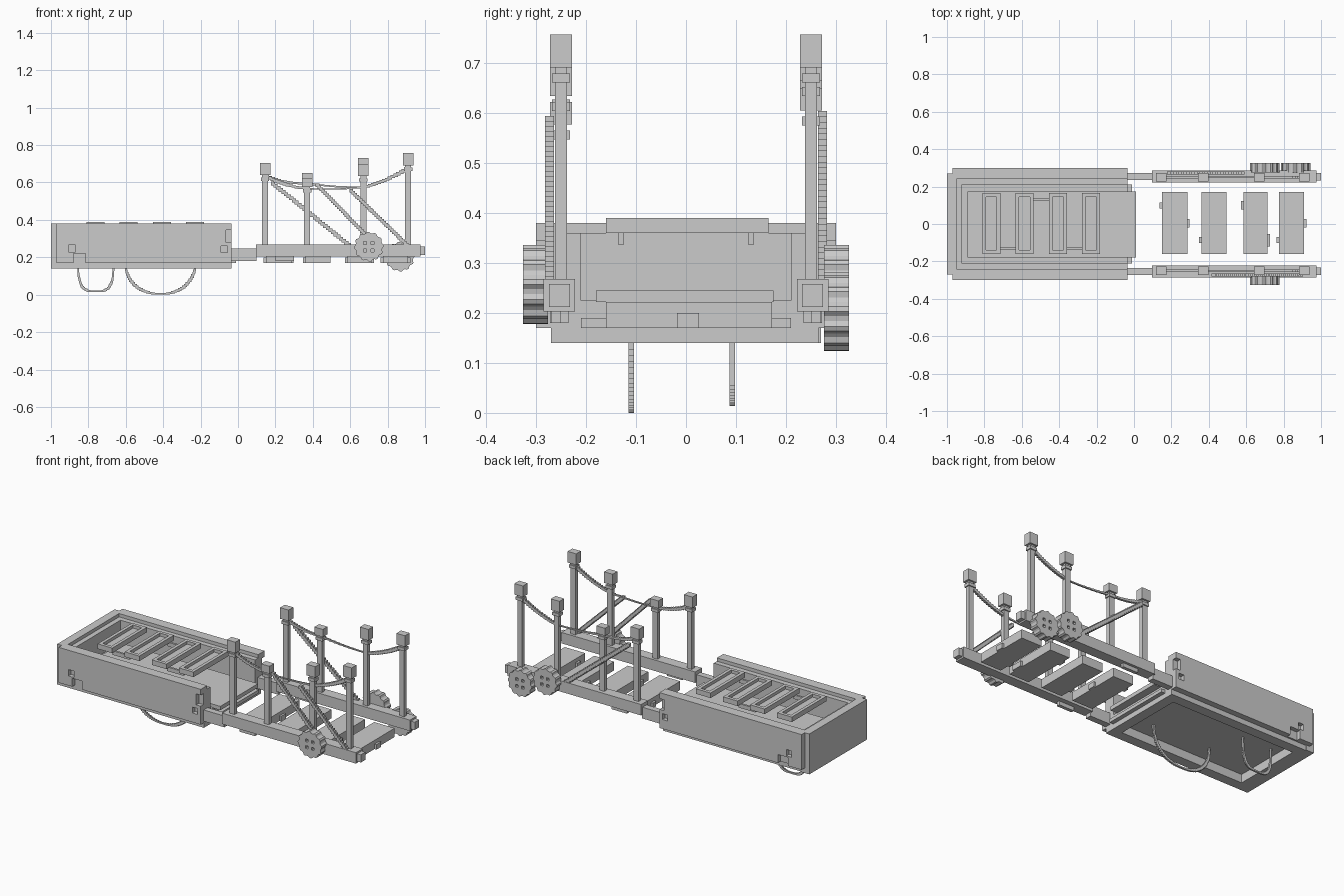
import bpy, bmesh, math
from mathutils import Matrix, Vector

if "Cube" in bpy.data.objects:
    bpy.data.objects.remove(bpy.data.objects["Cube"])


def finish(name, bm):
    me = bpy.data.meshes.new(name)
    bm.to_mesh(me)
    bm.free()
    ob = bpy.data.objects.new(name, me)
    bpy.context.collection.objects.link(ob)
    return ob


def boxes(name, items):
    """One object from (x0, x1, y0, y1, z0, z1) blocks."""
    bm = bmesh.new()
    for x0, x1, y0, y1, z0, z1 in items:
        m = Matrix.Translation(((x0 + x1) / 2, (y0 + y1) / 2, (z0 + z1) / 2))
        m = m @ Matrix.Diagonal((abs(x1 - x0), abs(y1 - y0), abs(z1 - z0), 1))
        bmesh.ops.create_cube(bm, size=1, matrix=m)
    return finish(name, bm)


def frame(x0, x1, y0, y1, z0, z1, tx, ty):
    """Rectangular ring as four bars."""
    return [(x0, x0 + tx, y0, y1, z0, z1), (x1 - tx, x1, y0, y1, z0, z1),
            (x0 + tx, x1 - tx, y0, y0 + ty, z0, z1), (x0 + tx, x1 - tx, y1 - ty, y1, z0, z1)]


def stepped(name, f, n, y, wy, t):
    """Staircase rope: one block per step along f(u) -> (x, z)."""
    items = []
    for i in range(n):
        (xa, za), (xb, zb) = f(i / n), f((i + 1) / n)
        items.append((min(xa, xb) - t / 3, max(xa, xb) + t / 3, y - wy / 2, y + wy / 2,
                      min(za, zb) - t / 3, max(za, zb) + t / 3))
    return boxes(name, items)


def cut(ob, cutter):
    cutter.hide_render = True
    cutter.hide_viewport = True
    cutter.display_type = 'WIRE'
    mod = ob.modifiers.new("cut", 'BOOLEAN')
    mod.object = cutter
    mod.solver = 'EXACT'


# Tray side walls: stepped profile, with shallow square sockets outside
prof = [(0.30, 0.17), (0.30, 0.38), (0.24, 0.38), (0.24, 0.36), (0.21, 0.36), (0.21, 0.17)]
for side, s in (("front", -1), ("back", 1)):
    bm = bmesh.new()
    f = bm.faces.new([bm.verts.new((-0.97, s * y, z)) for y, z in prof])
    ext = bmesh.ops.extrude_face_region(bm, geom=[f])
    bmesh.ops.translate(bm, vec=(0.935, 0, 0),
                        verts=[v for v in ext["geom"] if isinstance(v, bmesh.types.BMVert)])
    bmesh.ops.recalc_face_normals(bm, faces=bm.faces)
    wall = finish("tray_wall_" + side, bm)
    sockets = boxes("socket_cutter_" + side, [
        (a, b, s * 0.275, s * 0.32, c, d) for a, b, c, d in
        ((-0.905, -0.87, 0.227, 0.265), (-0.88, -0.815, 0.16, 0.22),
         (-0.09, -0.055, 0.225, 0.26), (-0.065, -0.02, 0.28, 0.345))])
    cut(wall, sockets)

# Tray end, floor and hollow underside frame
boxes("tray_end", [(-1.0, -0.95, -0.27, 0.27, 0.14, 0.38), (-0.96, -0.92, -0.24, 0.24, 0.17, 0.36)])
boxes("tray_floor", [(-0.96, -0.035, -0.25, 0.25, 0.19, 0.225),
                     (-0.89, 0.01, -0.18, 0.175, 0.222, 0.245)])
boxes("tray_base_frame", frame(-0.97, -0.035, -0.27, 0.265, 0.14, 0.195, 0.06, 0.06)
      + [(-0.04, -0.01, -0.21, 0.21, 0.17, 0.19)])

# Four recessed slats over the tray, with small links between them
for i, x in enumerate((-0.763, -0.585, -0.407, -0.229)):
    boxes(f"tray_slat_{i + 1}", frame(x - 0.048, x + 0.048, -0.16, 0.165, 0.36, 0.39, 0.019, 0.02)
          + [(x - 0.03, x + 0.03, -0.145, 0.15, 0.361, 0.372)])
boxes("slat_links", [(a - 0.055, a + 0.055, y - 0.006, y + 0.006, 0.337, 0.361)
                     for a, y in ((-0.674, -0.13), (-0.496, 0.13), (-0.318, -0.13))])


# Hanging loops below the tray
def loop(x0, x1, depth, p):
    def f(u):
        a = math.pi * u
        c, s = math.cos(a), max(0.0, math.sin(a))
        x = (x0 + x1) / 2 - (x1 - x0) / 2 * math.copysign(abs(c) ** p, c)
        return x, 0.19 - depth * s ** p
    return f


stepped("hanging_loop_wide", loop(-0.605, -0.225, 0.186, 0.9), 44, -0.11, 0.011, 0.012)
stepped("hanging_loop_small", loop(-0.855, -0.665, 0.172, 0.6), 36, 0.093, 0.011, 0.012)

# Bridge planks with peg tabs
for i, (a, b) in enumerate(((0.15, 0.285), (0.36, 0.495), (0.585, 0.715), (0.775, 0.91))):
    boxes(f"bridge_plank_{i + 1}", [(a, b, -0.16, 0.172, 0.17, 0.222)])
tabs = ((0.145, 0.1, 0.016), (0.288, 0.004, 0.022), (0.355, -0.085, 0.016), (0.58, 0.1, 0.022),
        (0.72, -0.087, 0.034), (0.77, -0.085, 0.016), (0.915, 0.004, 0.022))
boxes("plank_tabs", [(x - 0.008, x + 0.008, y - w, y + w, 0.17, 0.2) for x, y, w in tabs])

# Side beams, posts and ropes
post_x = (0.145, 0.37, 0.67, 0.91)
tops = {-1: (0.705, 0.622, 0.70, 0.757), 1: (0.705, 0.65, 0.73, 0.757)}


def sag(x0, z0, x1, z1, d):
    return lambda u: (x0 + (x1 - x0) * u, z0 + (z1 - z0) * u - d * 4 * u * (1 - u))


for side, s in (("front", -1), ("back", 1)):
    boxes("beam_" + side, [
        (0.095, 0.975, s * 0.222, s * 0.285, 0.203, 0.268),
        (-0.035, 0.10, s * 0.235, s * 0.272, 0.18, 0.247),
        (0.97, 1.0, s * 0.232, s * 0.274, 0.212, 0.258),
        (0.20, 0.30, s * 0.25, s * 0.27, 0.18, 0.21)])
    for i, (x, t) in enumerate(zip(post_x, tops[s])):
        h = 0.045 if i == 1 else 0.066
        y = s * 0.25
        boxes(f"post_{side}_{i + 1}", [
            (x - 0.016, x + 0.016, y - 0.012, y + 0.012, 0.25, t - h),
            (x - 0.022, x + 0.022, y - 0.018, y + 0.018, t - h - 0.03, t - h - 0.012),
            (x - 0.028, x + 0.028, y - 0.022, y + 0.022, t - h, t)])
    za, zb, zd = tops[s][0] - 0.07, tops[s][1] - 0.055, tops[s][3] - 0.08
    stepped(f"rope_{side}_1", sag(0.145, za, 0.37, zb, 0.012), 14, s * 0.25, 0.014, 0.014)
    stepped(f"rope_{side}_2", sag(0.37, zb, 0.67, 0.575, 0.006), 10, s * 0.25, 0.009, 0.009)
    stepped(f"rope_{side}_3", sag(0.67, 0.575, 0.91, zd, 0.012), 16, s * 0.25, 0.014, 0.014)

# Diagonal braces
for name, x0, z0, x1, z1, y in (("brace_back", 0.18, 0.60, 0.60, 0.26, 0.273),
                                ("brace_front_1", 0.42, 0.59, 0.73, 0.27, -0.273),
                                ("brace_front_2", 0.60, 0.56, 0.91, 0.26, -0.273)):
    stepped(name, sag(x0, z0, x1, z1, 0), 30, y, 0.018, 0.013)


# Notched wheels with four square holes
def wheel(name, x, z, s):
    bm = bmesh.new()
    n = 48
    pts = []
    for k in range(n):
        r = 0.079 if k % 4 < 2 else 0.072
        a = 2 * math.pi * k / n
        pts.append(bm.verts.new((x + r * math.cos(a), s * 0.276, z + r * math.sin(a))))
    f = bm.faces.new(pts)
    ext = bmesh.ops.extrude_face_region(bm, geom=[f])
    bmesh.ops.translate(bm, vec=(0, s * 0.05, 0),
                        verts=[v for v in ext["geom"] if isinstance(v, bmesh.types.BMVert)])
    bmesh.ops.recalc_face_normals(bm, faces=bm.faces)
    ob = finish(name, bm)
    cut(ob, boxes(name + "_cutter", [
        (x + i * 0.02 - 0.008, x + i * 0.02 + 0.008, s * 0.305, s * 0.34,
         z + j * 0.02 - 0.008, z + j * 0.02 + 0.008) for i in (-1, 1) for j in (-1, 1)]))


wheel("wheel_front", 0.70, 0.257, -1)
wheel("wheel_back_1", 0.70, 0.257, 1)
wheel("wheel_back_2", 0.865, 0.203, 1)
